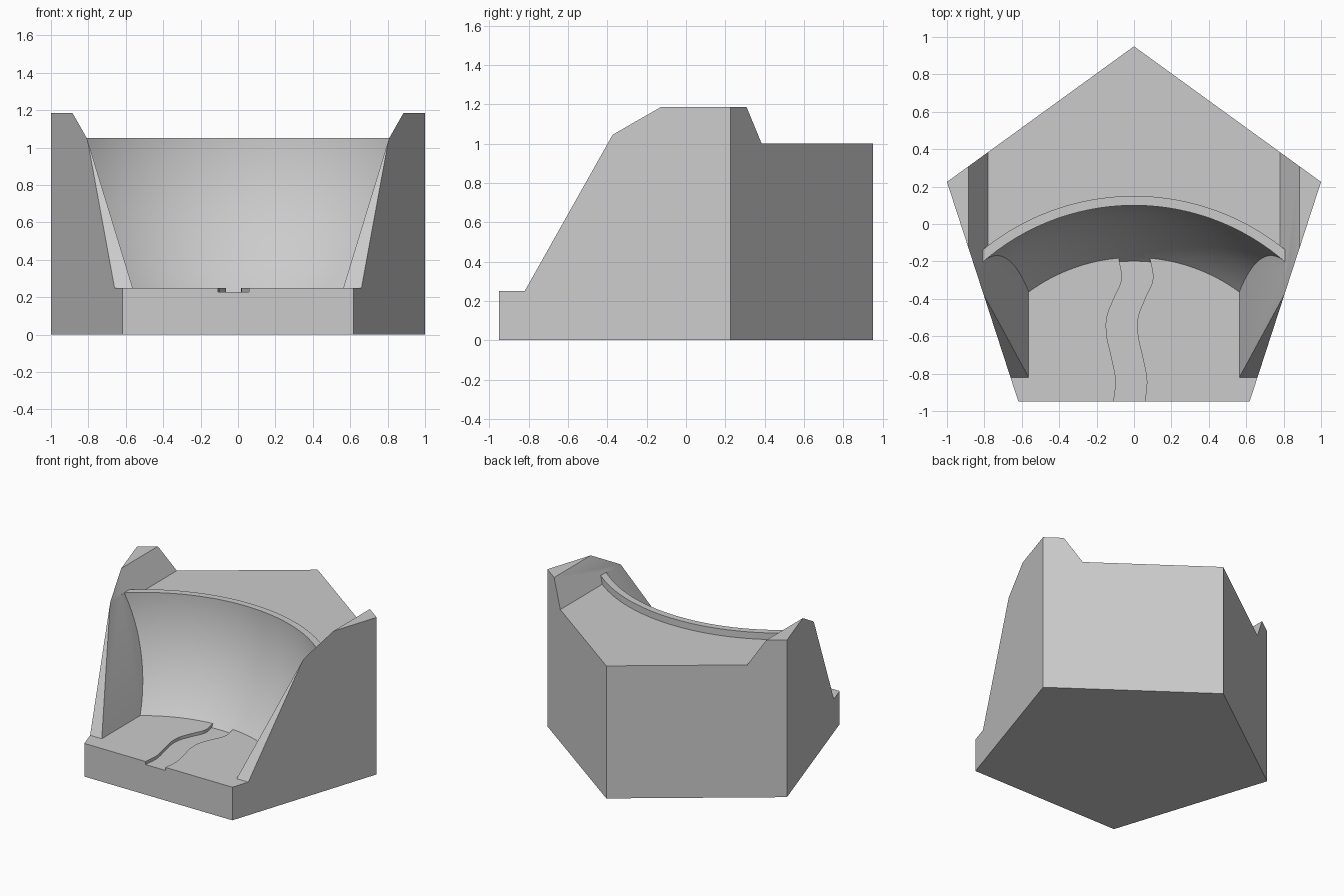
import bpy, bmesh, math
from mathutils import Vector

if "Cube" in bpy.data.objects:
    bpy.data.objects.remove(bpy.data.objects["Cube"])

stone = bpy.data.materials.new("stone grey")
stone.use_nodes = True
stone.diffuse_color = (0.6, 0.6, 0.6, 1)
stone.node_tree.nodes["Principled BSDF"].inputs["Base Color"].default_value = (0.6, 0.6, 0.6, 1)

TOP, FLOOR, BACK, RIM = 1.185, 0.25, 1.0, 1.05
CENTRE, RADIUS = Vector((0, -1.13, 1.03)), 1.23


def finish(name, bm):
    bmesh.ops.recalc_face_normals(bm, faces=bm.faces)
    mesh = bpy.data.meshes.new(name)
    bm.to_mesh(mesh)
    bm.free()
    mesh.materials.append(stone)
    obj = bpy.data.objects.new(name, mesh)
    bpy.context.collection.objects.link(obj)
    return obj


def prism(name, outline, axis, start, end):
    """Extrude a 2D outline along the axis x, y or z."""
    def place(a, b, c):
        return {"x": (c, a, b), "y": (a, c, b), "z": (a, b, c)}[axis]
    bm = bmesh.new()
    face = bm.faces.new([bm.verts.new(place(a, b, start)) for a, b in outline])
    out = bmesh.ops.extrude_face_region(bm, geom=[face])
    verts = [v for v in out["geom"] if isinstance(v, bmesh.types.BMVert)]
    bmesh.ops.translate(bm, verts=verts, vec=place(0, 0, end - start))
    return finish(name, bm)


def ball():
    bm = bmesh.new()
    bmesh.ops.create_uvsphere(bm, u_segments=128, v_segments=96, radius=RADIUS)
    bmesh.ops.translate(bm, verts=bm.verts, vec=CENTRE)
    return bm


def clip(bm, point, normal):
    """Cut away the side the normal points to and cap the cut."""
    cut = bmesh.ops.bisect_plane(bm, geom=bm.verts[:] + bm.edges[:] + bm.faces[:],
                                 plane_co=point, plane_no=normal, clear_outer=True)
    edges = [e for e in cut["geom_cut"] if isinstance(e, bmesh.types.BMEdge)]
    bmesh.ops.holes_fill(bm, edges=edges, sides=0)


def combine(target, tool, operation):
    tool.hide_render = True
    mod = target.modifiers.new(operation.lower(), "BOOLEAN")
    mod.operation, mod.solver, mod.object = operation, "EXACT", tool
    bpy.context.view_layer.objects.active = target
    bpy.ops.object.modifier_apply(modifier=mod.name)
    bpy.data.objects.remove(tool)


def smooth_path(points, steps=8):
    """Catmull-Rom curve through the inner points."""
    path = []
    for a, b, c, d in zip(points, points[1:], points[2:], points[3:]):
        for i in range(steps):
            t = i / steps
            path.append(b + (c - a) * t / 2 + (2 * a - 5 * b + 4 * c - d) * t * t / 2
                        + (3 * b - a - 3 * c + d) * t ** 3 / 2)
    return path


# Five-sided block
block = prism("pentagon_block", [(0, 0.95), (-1, 0.225), (-0.618, -0.95),
                                 (0.618, -0.95), (1, 0.225)], "z", 0, TOP)

# Lowered back with sloping sides, leaving a peak at each side corner
lean = (0.885 - 0.78) / (TOP - BACK)
high = 0.78 + lean * (1.4 - BACK)
combine(block, prism("back_cutter", [(-0.78, BACK), (0.78, BACK), (high, 1.4), (-high, 1.4)],
                     "y", -1.5, 1.5), "DIFFERENCE")

# Curved rim behind the bowl
def arc(radius, reach=0.83, steps=64):
    span = math.asin(reach / radius)
    angles = [span * (2 * i / steps - 1) for i in range(steps + 1)]
    return [(radius * math.sin(a), CENTRE.y + radius * math.cos(a)) for a in angles]

combine(block, prism("rim", arc(1.28) + arc(1.2)[::-1], "z", 0.9, RIM), "UNION")

# Sloping front of the side wings
combine(block, prism("front_cutter", [(-1.5, FLOOR), (-0.82, FLOOR), (-0.2575, 1.25), (-1.5, 1.25)],
                     "x", -1.5, 1.5), "DIFFERENCE")

# Rounded bowl between the leaning wing walls
bowl = ball()
clip(bowl, (0, 0, FLOOR), (0, 0, -1))
for side in (-1, 1):
    clip(bowl, (side * 0.563, 0, FLOOR), (side * 0.8, 0, -0.245))
combine(block, finish("bowl_cutter", bowl), "DIFFERENCE")

# Winding stream bed in the floor
middle = smooth_path([Vector(p) for p in (
    (-0.05, -1.2), (-0.035, -1.05), (-0.025, -0.95), (-0.015, -0.83), (-0.04, -0.7),
    (-0.062, -0.6), (-0.062, -0.5), (-0.025, -0.4), (0.017, -0.3), (0.005, -0.2),
    (-0.02, -0.1), (-0.03, 0))])
banks = [(p.x - 0.083, p.y) for p in middle] + [(p.x + 0.083, p.y) for p in reversed(middle)]
stream = prism("stream_cutter", banks, "z", 0.227, 0.4)
combine(stream, finish("stream_end", ball()), "INTERSECT")
combine(block, stream, "DIFFERENCE")

# Smooth the curves and keep the edges sharp
block.name = "grotto_block"
bpy.ops.object.select_all(action="DESELECT")
block.select_set(True)
bpy.context.view_layer.objects.active = block
bpy.ops.object.shade_smooth_by_angle(angle=math.radians(25))
